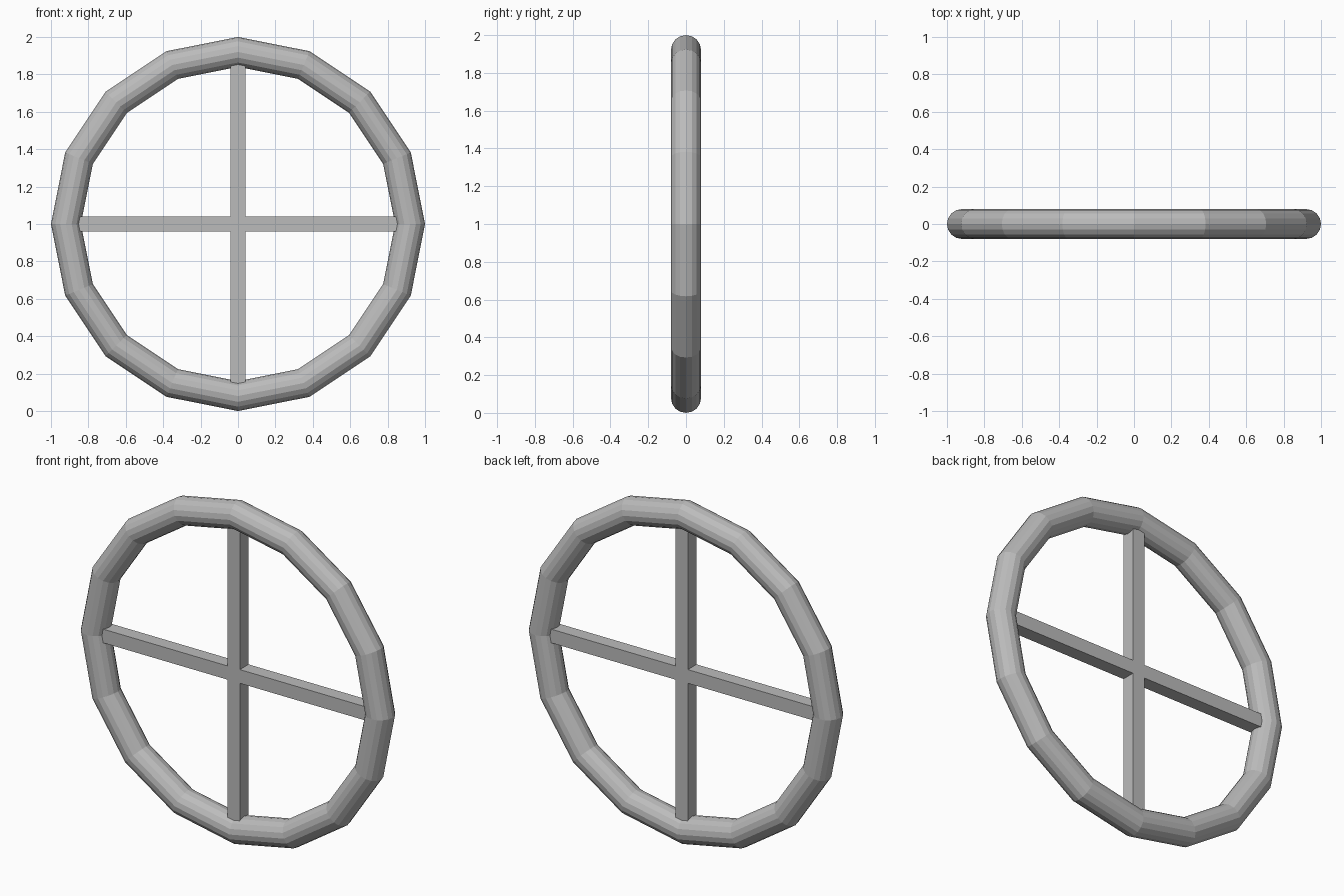
import bpy
import math

cube = bpy.data.objects.get("Cube")
if cube:
    bpy.data.objects.remove(cube, do_unlink=True)

TUBE = 0.08            # rim tube radius
RIM = 1.0 - TUBE       # radius to the tube centre
SPOKE = 0.08           # square spoke thickness

grey = bpy.data.materials.new("plain_grey")
grey.use_nodes = True
colour = (0.5, 0.5, 0.5, 1.0)
grey.diffuse_color = colour
grey.node_tree.nodes["Principled BSDF"].inputs["Base Color"].default_value = colour


def finish(name):
    obj = bpy.context.object
    obj.name = name
    obj.data.materials.clear()
    obj.data.materials.append(grey)
    return obj


# Rim: faceted sixteen-sided ring standing upright
bpy.ops.mesh.primitive_torus_add(
    major_segments=16, minor_segments=16, major_radius=RIM, minor_radius=TUBE,
    location=(0, 0, 1), rotation=(math.pi / 2, 0, 0))
finish("rim")

# Spokes: two crossing square bars, ends buried in the rim
for name, axis in (("horizontal_spoke", 0), ("vertical_spoke", 2)):
    bpy.ops.mesh.primitive_cube_add(size=1, location=(0, 0, 1))
    spoke = finish(name)
    size = [SPOKE] * 3
    size[axis] = 2 * RIM
    spoke.scale = size
